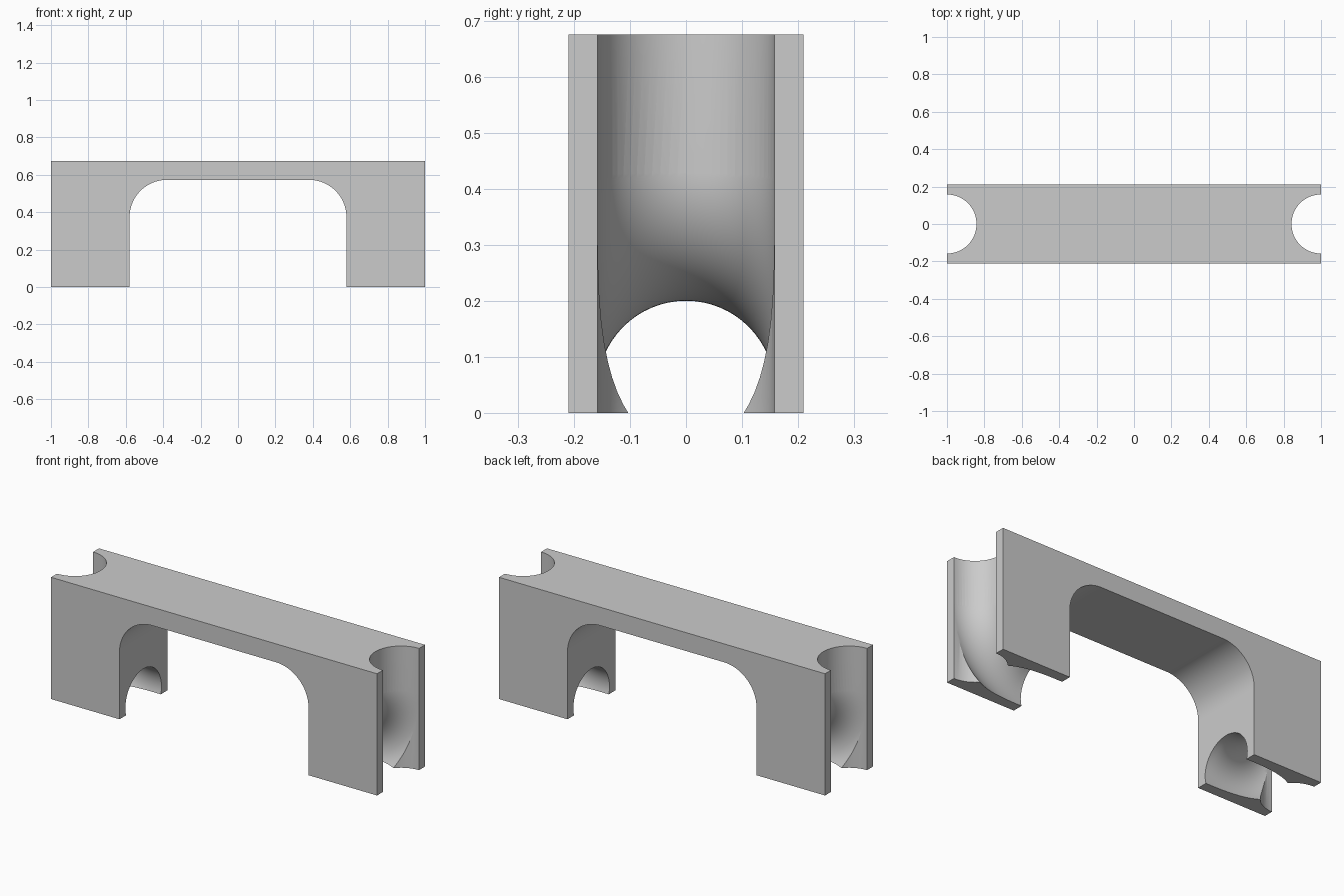
import bpy, bmesh, math
from mathutils import Vector

if "Cube" in bpy.data.objects:
    bpy.data.objects.remove(bpy.data.objects["Cube"])

W, D, H = 1.0, 0.21, 0.675        # half length, half depth, height
OPEN_X, OPEN_Z, FILLET = 0.58, 0.573, 0.20
R = 0.158                         # channel radius
BEND, EXIT_Z = 0.39, 0.042        # bend radius, height of the exit axis
SEG = 64


def make_object(name, bm):
    bmesh.ops.recalc_face_normals(bm, faces=bm.faces)
    mesh = bpy.data.meshes.new(name)
    bm.to_mesh(mesh)
    bm.free()
    obj = bpy.data.objects.new(name, mesh)
    bpy.context.collection.objects.link(obj)
    return obj


def sweep(name, rings):
    """Closed tube through (centre, side direction, radius) rings."""
    bm = bmesh.new()
    loops = []
    for centre, side, rad in rings:
        loops.append([bm.verts.new(centre + rad * (math.cos(a) * side + math.sin(a) * Vector((0, 1, 0))))
                      for a in (2 * math.pi * i / SEG for i in range(SEG))])
    for a, b in zip(loops, loops[1:]):
        for i in range(SEG):
            j = (i + 1) % SEG
            bm.faces.new((a[i], a[j], b[j], b[i]))
    bm.faces.new(loops[0])
    bm.faces.new(loops[-1])
    return make_object(name, bm)


# Bridge body: arch profile with rounded inner corners, extruded in depth
half = [(W, H), (W, 0), (OPEN_X, 0)]
for i in range(25):
    a = math.pi / 2 * i / 24
    half.append((OPEN_X - FILLET + FILLET * math.cos(a),
                 OPEN_Z - FILLET + FILLET * math.sin(a)))
profile = half + [(-x, z) for x, z in reversed(half)]
bm = bmesh.new()
face = bm.faces.new([bm.verts.new((x, -D, z)) for x, z in profile])
ext = bmesh.ops.extrude_face_region(bm, geom=[face])
bmesh.ops.translate(bm, vec=(0, 2 * D, 0),
                    verts=[v for v in ext["geom"] if isinstance(v, bmesh.types.BMVert)])
bridge = make_object("bridge_block", bm)

# Channels: upright half pipe at each end, plus a bend leading under the arch
cutters = []
for s in (1, -1):
    side = Vector((s, 0, 0))
    cutters.append(sweep("upright_cutter", [(Vector((s * W, 0, z)), side, R) for z in (-0.3, 1.0)]))
    top = EXIT_Z + BEND
    rings = [(Vector((s * W, 0, top + 0.03)), side, R * 0.995)]
    for i in range(33):
        a = math.pi / 2 * i / 32
        d = Vector((s * math.cos(a), 0, -math.sin(a)))
        centre = Vector((s * (W - BEND), 0, top)) + BEND * d
        rings.append((centre, d, R * (0.999 if i == 0 else 1)))
    rings.append((Vector((s * 0.45, 0, EXIT_Z)), Vector((0, 0, -1)), R))
    cutters.append(sweep("bend_cutter", rings))

bpy.context.view_layer.objects.active = bridge
bridge.select_set(True)
for cutter in cutters:
    mod = bridge.modifiers.new("channel", 'BOOLEAN')
    mod.operation = 'DIFFERENCE'
    mod.solver = 'EXACT'
    mod.object = cutter
    bpy.ops.object.modifier_apply(modifier=mod.name)
for cutter in cutters:
    bpy.data.objects.remove(cutter, do_unlink=True)

# Plain grey finish, smooth curves with sharp edges
grey = bpy.data.materials.new("light_grey")
grey.diffuse_color = (0.6, 0.6, 0.6, 1)
grey.use_nodes = True
grey.node_tree.nodes["Principled BSDF"].inputs["Base Color"].default_value = grey.diffuse_color
bridge.data.materials.clear()
bridge.data.materials.append(grey)
for p in bridge.data.polygons:
    p.material_index = 0
bpy.ops.object.shade_smooth_by_angle(angle=math.radians(25))
